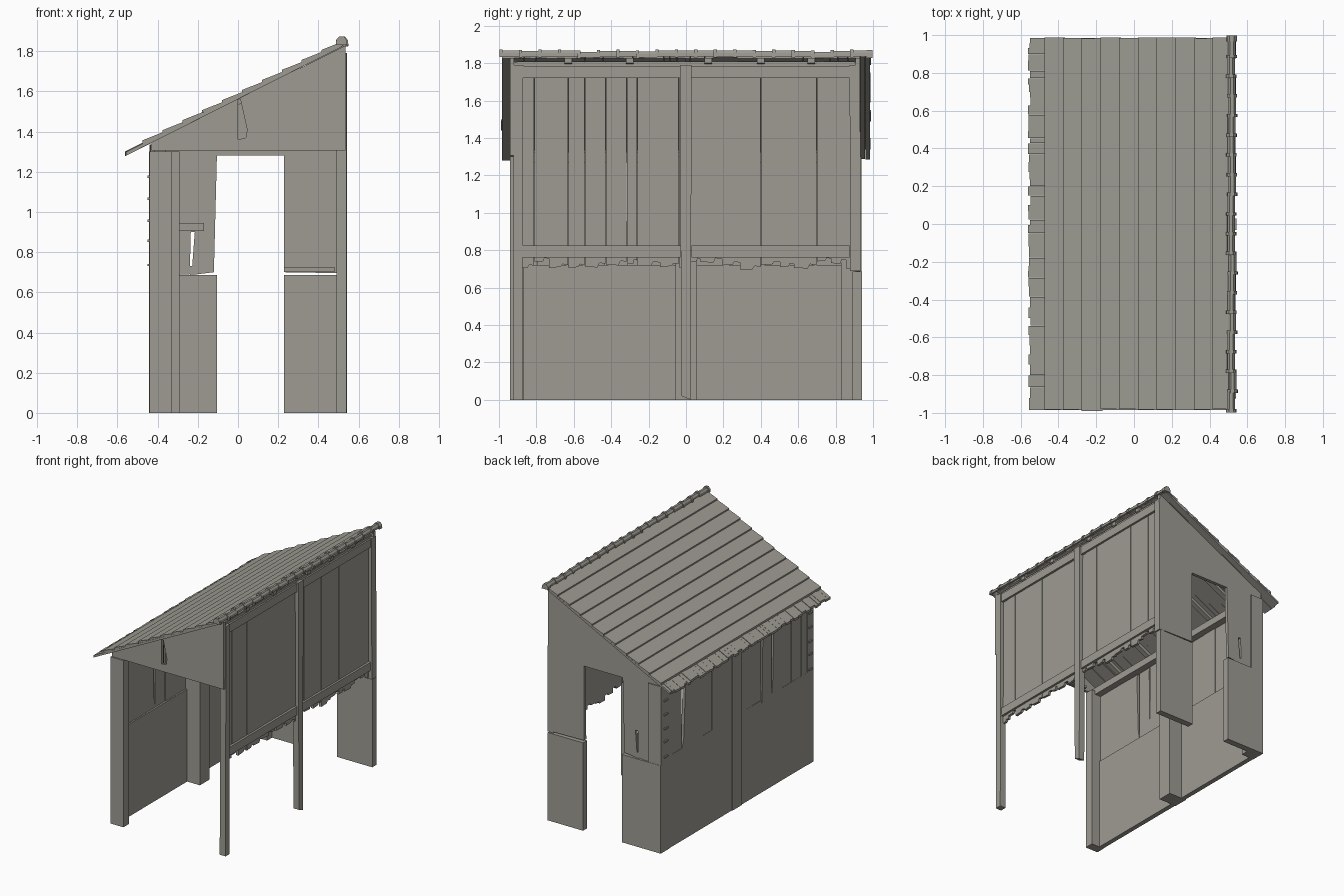
import bpy, bmesh, random

random.seed(4)
cube = bpy.data.objects.get("Cube")
if cube:
    bpy.data.objects.remove(cube)

wood = bpy.data.materials.new("weathered_grey_wood")
wood.use_nodes = True
COLOUR = (0.34, 0.33, 0.29, 1)
wood.diffuse_color = COLOUR
wood.node_tree.nodes["Principled BSDF"].inputs["Base Color"].default_value = COLOUR


def part(name, solids):
    """Make one object from prisms (outline, axis, start, end)."""
    bm = bmesh.new()
    for outline, axis, a, b in solids:
        def place(p, t):
            return {"x": (t, *p), "y": (p[0], t, p[1]), "z": (*p, t)}[axis]
        low = [bm.verts.new(place(p, a)) for p in outline]
        high = [bm.verts.new(place(p, b)) for p in outline]
        bm.faces.new(low)
        bm.faces.new(high)
        for i in range(len(low)):
            j = (i + 1) % len(low)
            bm.faces.new((low[i], low[j], high[j], high[i]))
    bmesh.ops.recalc_face_normals(bm, faces=bm.faces)
    mesh = bpy.data.meshes.new(name)
    bm.to_mesh(mesh)
    bm.free()
    mesh.materials.append(wood)
    obj = bpy.data.objects.new(name, mesh)
    bpy.context.collection.objects.link(obj)
    return obj


def box(x, y, z):
    return ([(x[0], y[0]), (x[1], y[0]), (x[1], y[1]), (x[0], y[1])], "z", *z)


def roof(x, drop=0):
    """Height of the roof's top at x, less a drop."""
    return 1.315 + 0.505 * (x + 0.55) - drop


def slope(x0, x1, top, bottom):
    return [(x0, roof(x0, bottom)), (x1, roof(x1, bottom)),
            (x1, roof(x1, top)), (x0, roof(x0, top))]


def jit(v, amount):
    return v + random.uniform(-amount, amount)


# Roof: slats running down the slope, ragged at the eave
slats, y = [], -0.985
while y < 0.985:
    w = min(random.uniform(0.025, 0.06), 0.985 - y)
    lift = random.uniform(0, 0.006)
    slats.append((slope(jit(-0.555, 0.007), 0.52, 0.014 - lift, 0.032 - lift),
                  "y", y, y + w - 0.001))
    y += w
part("roof_slats", slats)

# Roof: long lapped planks
planks, step = [], 0.099
for i in range(10):
    x0 = -0.475 + i * step
    x1 = x0 + step + 0.01
    planks.append(([(x0, roof(x0, 0.014)), (x1, roof(x1, 0.018)),
                    (x1, roof(x1, 0.008)), (x0, roof(x0, -0.004))],
                   "y", jit(-0.985, 0.006), jit(0.985, 0.004)))
part("roof_planks", planks)

# Ridge roll: overlapping half-round caps with a collar at each joint
def cap_outline(r, cx, cz):
    return [(cx + r * px, cz + r * pz) for px, pz in
            ((-1, -0.6), (-0.9, 0.3), (-0.4, 0.9), (0.4, 0.9), (0.9, 0.3), (1, -0.6))]

caps, count = [], 19
for i in range(count):
    y0 = -0.99 + i * 1.98 / count
    cx, cz = jit(0.518, 0.004), jit(1.845, 0.004)
    caps.append((cap_outline(0.021, cx, cz), "y", y0, y0 + 1.98 / count))
    caps.append((cap_outline(0.028, cx, cz), "y", y0 - 0.008, y0 + 0.01))
caps.append((cap_outline(0.028, 0.518, 1.845), "y", 0.965, 0.998))
part("ridge_caps", caps)

# Rafters and the beams that carry them
part("rafters", [(slope(-0.42, 0.53, 0.033, 0.06), "y", y, y + 0.04)
                 for y in (-0.65, -0.32, 0.1, 0.38, 0.65)])
part("eave_plate", [box((-0.42, -0.36), (-0.9, 0.9), (1.27, 1.325))])
part("tie_beams", [box((-0.29, 0.51), (y, y + 0.03), (1.305, 1.325))
                   for y in (-0.915, 0.875)])

# Front gable, with a split in it
part("front_gable", [
    ([(-0.43, 1.305), (0, 1.305), (0, roof(0, 0.03)), (-0.43, roof(-0.43, 0.03))],
     "y", -0.94, -0.92),
    ([(0, 1.305), (0.535, 1.305), (0.535, roof(0.535, 0.035)), (0.01, roof(0.01, 0.03)),
      (0.01, 1.57), (0.045, 1.41), (0.04, 1.37), (0, 1.36)], "y", -0.94, -0.92)])

# Back wall: thick lower panels, thin upper panels, gable over the doorway
part("back_lower_panels", [box((-0.44, -0.105), (0.89, 0.94), (0, 0.685)),
                           box((0.23, 0.535), (0.89, 0.94), (0, 0.685))])
part("back_upper_panels", [
    ([(-0.43, 0.68), (-0.24, 0.69), (-0.235, 0.9), (-0.24, 1.28), (-0.43, 1.28)],
     "y", 0.905, 0.93),
    ([(-0.24, 0.685), (-0.12, 0.7), (-0.105, 1.28), (-0.24, 1.28), (-0.238, 0.9),
      (-0.215, 0.9), (-0.228, 0.73), (-0.24, 0.73)], "y", 0.905, 0.93),
    ([(0.23, 0.7), (0.53, 0.695), (0.53, 1.28), (0.23, 1.28)], "y", 0.905, 0.93),
    ([(-0.43, 1.28), (0.535, 1.28), (0.535, roof(0.535, 0.035)),
      (-0.43, roof(-0.43, 0.03))], "y", 0.905, 0.93)])
part("back_patch_boards", [box((-0.29, -0.17), (0.895, 0.905), (0.905, 0.945)),
                           box((0.23, 0.48), (0.895, 0.905), (0.7, 0.725))])

# Low side wall: solid below, loose boards above with gaps between some
part("low_wall_base", [box((-0.437, -0.4), (-0.93, 0.93), (0, 0.72))])
boards, gaps = [], {3: 0.03, 4: 0.015, 12: 0.045}
width = 1.84 / 15
for i in range(15):
    y0 = -0.92 + i * width
    shut = gaps.get(i, 0.001)
    x = jit(-0.425, 0.003)
    boards.append(([(y0, jit(0.7, 0.02)), (y0 + width - 0.001, jit(0.7, 0.02)),
                    (y0 + width - shut * 0.5, 0.8), (y0 + width - shut, 1.24),
                    (y0 + width - 0.001, 1.335), (y0, 1.335)], "x", x - 0.012, x + 0.012))
part("low_wall_boards", boards)
part("low_side_posts", [box((-0.44, -0.33), (-0.94, -0.87), (0, 1.3)),
                        box((-0.443, -0.29), (-0.055, 0.06), (0, 1.3)),
                        box((-0.44, -0.33), (0.83, 0.938), (0, 1.3))])

# Old nails and splinters on the low corners
part("splinters", [box((-0.45, -0.435), (y, y + 0.04), (z, z + 0.012))
                   for y in (-0.92, 0.86) for z in (0.73, 0.85, 0.95, 1.06, 1.17)])

# Tall side: hanging boards with a ragged foot, open beneath
boards, y = [], -0.9
while y < 0.9:
    w = min(random.uniform(0.05, 0.13), 0.9 - y)
    x = jit(0.505, 0.002)
    foot = random.uniform(0.69, 0.74)
    boards.append(([(y, foot), (y + w * 0.6, jit(foot, 0.006)), (y + w * 0.7, foot + 0.02),
                    (y + w - 0.001, foot + 0.015), (y + w - 0.001, 1.81), (y, 1.81)],
                   "x", x - 0.01, x + 0.01))
    y += w
part("tall_wall_boards", boards)

# Tall side frame: rails and posts
part("tall_wall_rails", [box((0.505, 0.532), span, z)
                         for span in ((-0.875, -0.03), (0.03, 0.875))
                         for z in ((0.76, 0.825), (1.72, 1.785))])
part("tall_side_posts", [
    ([(-0.925, 0), (-0.875, 0), (-0.87, 1.79), (-0.92, 1.79)], "x", 0.49, 0.54),
    ([(-0.025, 0.02), (0.025, 0), (0.03, 1.79), (-0.032, 1.79)], "x", 0.495, 0.543),
    ([(0.877, 0.69), (0.935, 0.69), (0.93, 1.79), (0.875, 1.79)], "x", 0.49, 0.54)])
part("tall_top_plate", [box((0.47, 0.52), (-0.92, 0.92), (1.76, 1.805))])
